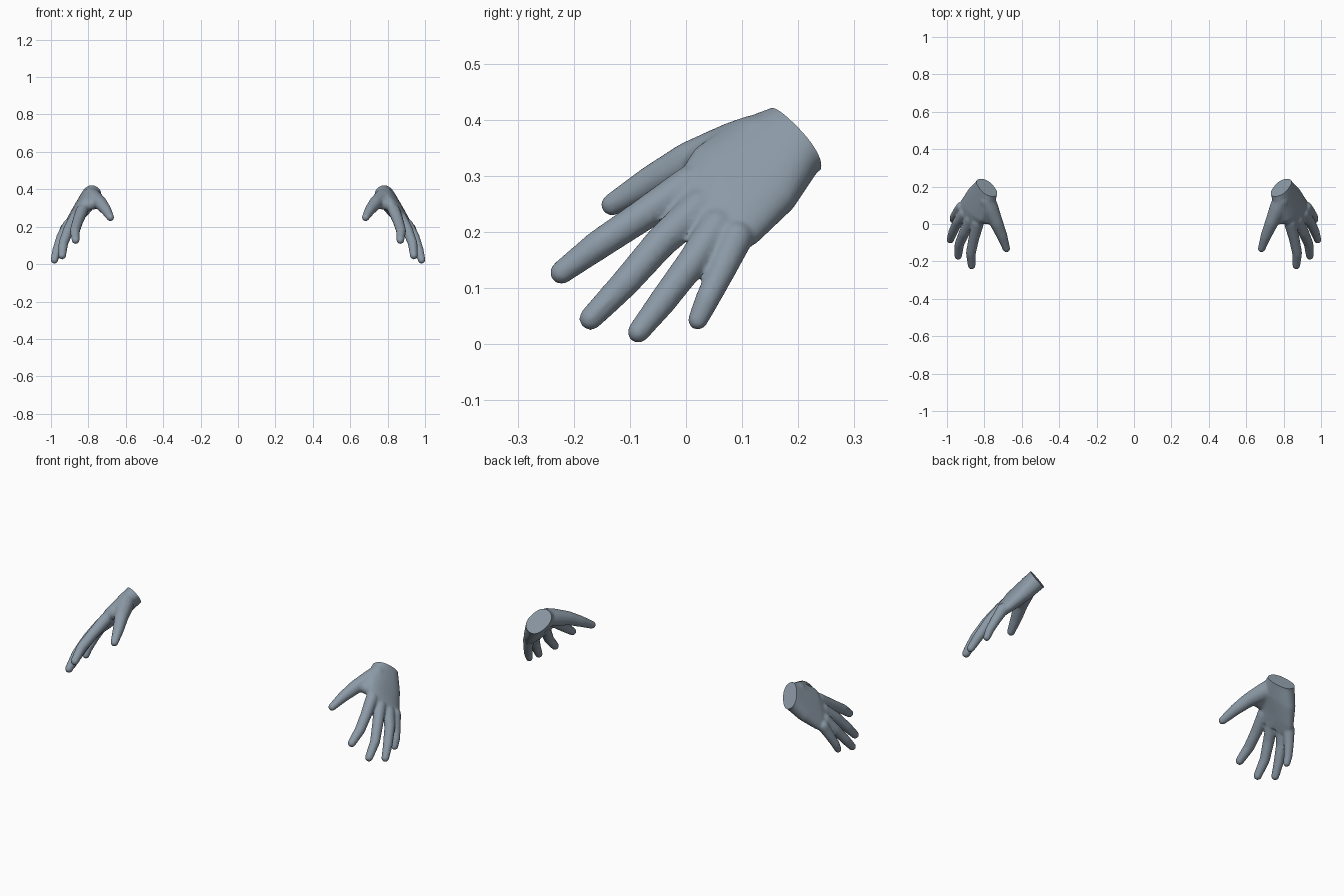
import bpy, bmesh, math
from mathutils import Vector as V

if "Cube" in bpy.data.objects:
    bpy.data.objects.remove(bpy.data.objects["Cube"])

skin = bpy.data.materials.new("grey blue skin")
skin.diffuse_color = (0.26, 0.32, 0.38, 1)
skin.use_nodes = True
skin.node_tree.nodes["Principled BSDF"].inputs["Base Color"].default_value = skin.diffuse_color

# Digit joints: (x, y, z, radius) from knuckle to tip
DIGITS = [
    [(.77, .085, .350, .046), (.735, .005, .325, .036), (.706, -.062, .290, .029), (.682, -.132, .249, .020)],
    [(.835, .005, .285, .033), (.857, -.080, .228, .029), (.872, -.155, .178, .027), (.868, -.222, .128, .021)],
    [(.872, .025, .245, .033), (.907, -.045, .182, .029), (.934, -.108, .110, .026), (.940, -.170, .046, .021)],
    [(.905, .055, .210, .032), (.942, .012, .148, .028), (.968, -.043, .075, .025), (.982, -.085, .022, .020)],
    [(.922, .090, .190, .030), (.945, .064, .132, .025), (.963, .037, .078, .022), (.967, .021, .043, .018)],
]
# Palm sections: thumb edge, little finger edge, half thickness
PALM = [
    ((.735, .190, .435), (.800, .275, .345), .050),
    ((.752, .150, .412), (.825, .235, .315), .050),
    ((.765, .080, .388), (.870, .192, .248), .047),
    ((.800, .015, .345), (.915, .128, .185), .038),
    ((.835, -.030, .275), (.940, .085, .157), .027),
]
DORSAL = V((.80, -.03, .57)).normalized()


def hull(bm, points):
    """Add the closed convex hull of the points."""
    part = bmesh.new()
    for p in points:
        part.verts.new(p)
    res = bmesh.ops.convex_hull(part, input=part.verts)
    loose = [v for v in part.verts if not v.link_faces]
    bmesh.ops.delete(part, geom=loose, context='VERTS')
    bmesh.ops.recalc_face_normals(part, faces=part.faces)
    tmp = bpy.data.meshes.new("part")
    part.to_mesh(tmp)
    bm.from_mesh(tmp)
    bpy.data.meshes.remove(tmp)
    part.free()


def ball(x, y, z, r):
    """Points on a sphere, one for each joint."""
    pts = [V((x, y, z + s * r)) for s in (-1, 1)]
    for i in range(1, 8):
        a = math.pi * i / 8
        for j in range(14):
            b = math.tau * j / 14
            pts.append(V((x + r * math.sin(a) * math.cos(b),
                          y + r * math.sin(a) * math.sin(b), z + r * math.cos(a))))
    return pts


def section(a, b, t):
    """Flattened oval between the two edges of the palm."""
    a, b = V(a), V(b)
    mid, half = (a + b) / 2, (b - a) / 2
    n = (DORSAL - half * DORSAL.dot(half) / half.length_squared).normalized()
    pts = []
    for i in range(28):
        c, s = math.cos(math.tau * i / 28), math.sin(math.tau * i / 28)
        pts.append(mid + half * math.copysign(abs(c) ** .85, c)
                   + n * t * math.copysign(abs(s) ** .85, s))
    return pts


# Palm and digits as overlapping solids
bm = bmesh.new()
for p, q in zip(PALM, PALM[1:]):
    hull(bm, section(*p) + section(*q))
for digit in DIGITS:
    for p, q in zip(digit, digit[1:]):
        hull(bm, ball(*p) + ball(*q))
# Ball of the thumb joining the palm
hull(bm, ball(.785, .125, .365, .045) + ball(*DIGITS[0][0]))
hull(bm, ball(*DIGITS[0][0]) + ball(.752, .03, .33, .034) + ball(.815, .03, .312, .028))
raw = bpy.data.meshes.new("raw hand")
bm.to_mesh(raw)
bm.free()

# Fuse into one smooth skin
blank = bpy.data.objects.new("blank", raw)
bpy.context.collection.objects.link(blank)
fuse = blank.modifiers.new("fuse", 'REMESH')
fuse.mode, fuse.voxel_size = 'VOXEL', .005
soft = blank.modifiers.new("soften", 'SMOOTH')
soft.factor, soft.iterations = .5, 9
thin = blank.modifiers.new("thin", 'DECIMATE')
thin.ratio = .35
deps = bpy.context.evaluated_depsgraph_get()
fused = bpy.data.meshes.new_from_object(blank.evaluated_get(deps))
bpy.data.objects.remove(blank)

# Flat cut at the wrist, then one hand on each side
for name, side in (("left_hand", 1), ("right_hand", -1)):
    bm = bmesh.new()
    bm.from_mesh(fused)
    cut = bmesh.ops.bisect_plane(bm, geom=bm.verts[:] + bm.edges[:] + bm.faces[:],
                                 plane_co=(.7885, .1965, .3635),
                                 plane_no=(-.33, .76, .53), clear_outer=True)
    rim = [e for e in cut['geom_cut'] if isinstance(e, bmesh.types.BMEdge)]
    bmesh.ops.contextual_create(bm, geom=rim)
    if side < 0:
        for v in bm.verts:
            v.co.x = -v.co.x
    bmesh.ops.recalc_face_normals(bm, faces=bm.faces)
    mesh = bpy.data.meshes.new(name)
    bm.to_mesh(mesh)
    bm.free()
    mesh.materials.clear()
    mesh.materials.append(skin)
    hand = bpy.data.objects.new(name, mesh)
    bpy.context.collection.objects.link(hand)
    bpy.ops.object.select_all(action='DESELECT')
    hand.select_set(True)
    bpy.context.view_layer.objects.active = hand
    bpy.ops.object.shade_smooth_by_angle(angle=math.radians(50))
bpy.data.meshes.remove(fused)
